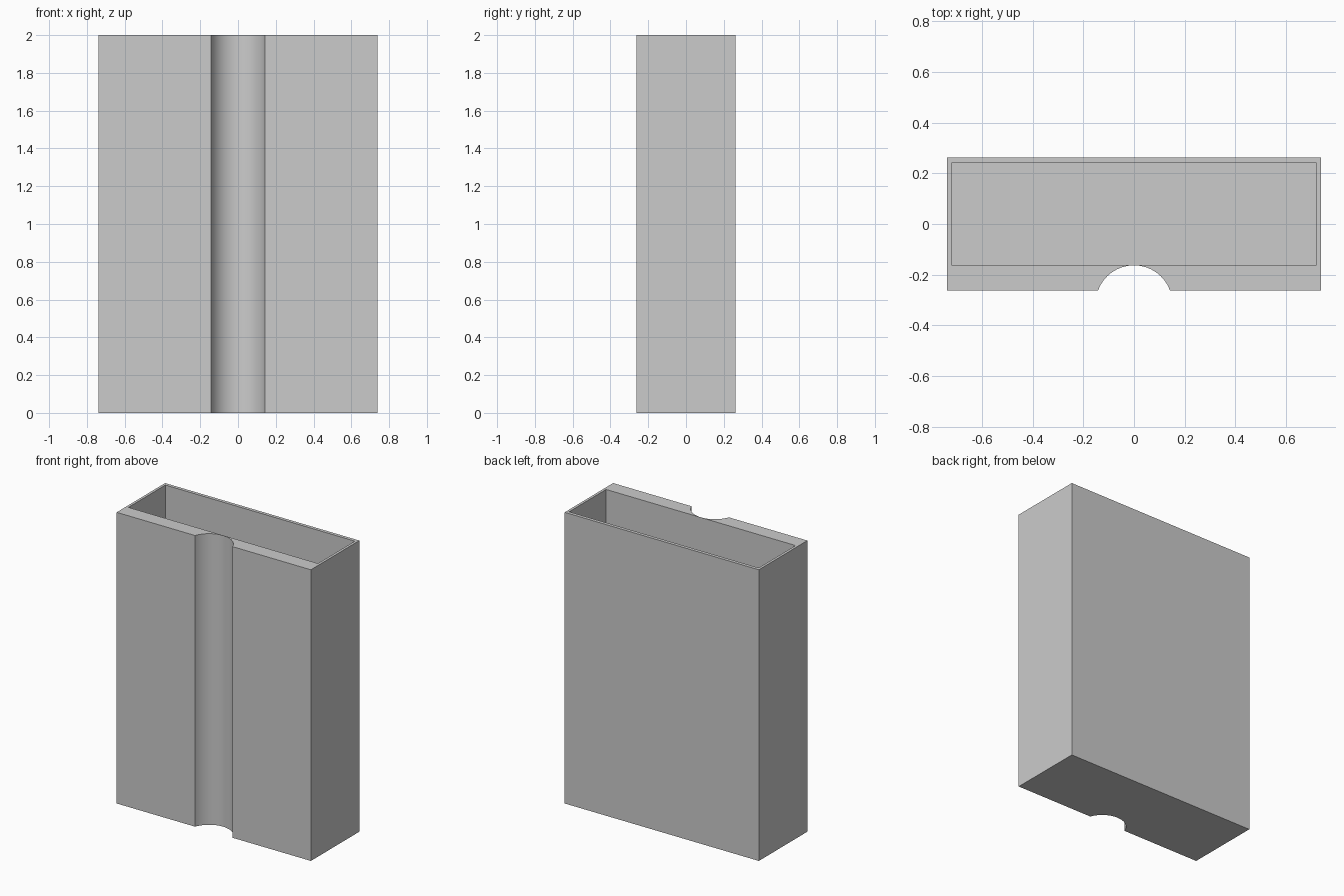
import bpy
import bmesh
from math import asin, sin, cos

cube = bpy.data.objects.get("Cube")
if cube:
    bpy.data.objects.remove(cube, do_unlink=True)

HALF_X, HALF_Y, HEIGHT = 0.738, 0.263, 2.0
GROOVE_HALF, GROOVE_R, GROOVE_TOP = 0.142, 0.151, -0.163
SEGMENTS = 32

grey = bpy.data.materials.new("plain grey")
grey.use_nodes = True
colour = (0.6, 0.6, 0.6, 1)
grey.diffuse_color = colour
grey.node_tree.nodes["Principled BSDF"].inputs["Base Color"].default_value = colour


def prism(name, profile, bottom, top):
    """Extrude a flat outline upwards into a closed solid."""
    bm = bmesh.new()
    base = bm.faces.new([bm.verts.new((x, y, bottom)) for x, y in profile])
    grown = bmesh.ops.extrude_face_region(bm, geom=[base])["geom"]
    verts = [g for g in grown if isinstance(g, bmesh.types.BMVert)]
    bmesh.ops.translate(bm, verts=verts, vec=(0, 0, top - bottom))
    bmesh.ops.recalc_face_normals(bm, faces=bm.faces)
    mesh = bpy.data.meshes.new(name)
    bm.to_mesh(mesh)
    bm.free()
    mesh.materials.append(grey)
    obj = bpy.data.objects.new(name, mesh)
    bpy.context.collection.objects.link(obj)
    return obj


# Outer body: a rectangle with a round groove down the front
sweep = asin(GROOVE_HALF / GROOVE_R)
groove = []
for i in range(SEGMENTS + 1):
    a = sweep * (2 * i / SEGMENTS - 1)
    groove.append((GROOVE_R * sin(a), GROOVE_TOP - GROOVE_R + GROOVE_R * cos(a)))
groove[0] = (-GROOVE_HALF, -HALF_Y)
groove[-1] = (GROOVE_HALF, -HALF_Y)
outline = [(-HALF_X, -HALF_Y)] + groove + [
    (HALF_X, -HALF_Y), (HALF_X, HALF_Y), (-HALF_X, HALF_Y)]
body = prism("box_body", outline, 0, HEIGHT)

# Open-topped cavity with thin side, back and floor walls
left, front, back, floor = 0.72, -0.161, 0.24, 0.02
cutter = prism("cavity_cutter",
               [(-left, front), (left, front), (left, back), (-left, back)],
               floor, HEIGHT + 0.1)
cutter.hide_render = True
cut = body.modifiers.new("cavity", "BOOLEAN")
cut.operation = "DIFFERENCE"
cut.solver = "EXACT"
cut.object = cutter

bpy.ops.object.select_all(action="DESELECT")
body.select_set(True)
bpy.context.view_layer.objects.active = body
bpy.ops.object.modifier_apply(modifier=cut.name)
bpy.data.objects.remove(cutter, do_unlink=True)

# Smooth groove, crisp box edges
bpy.ops.object.shade_smooth_by_angle(angle=0.5)
